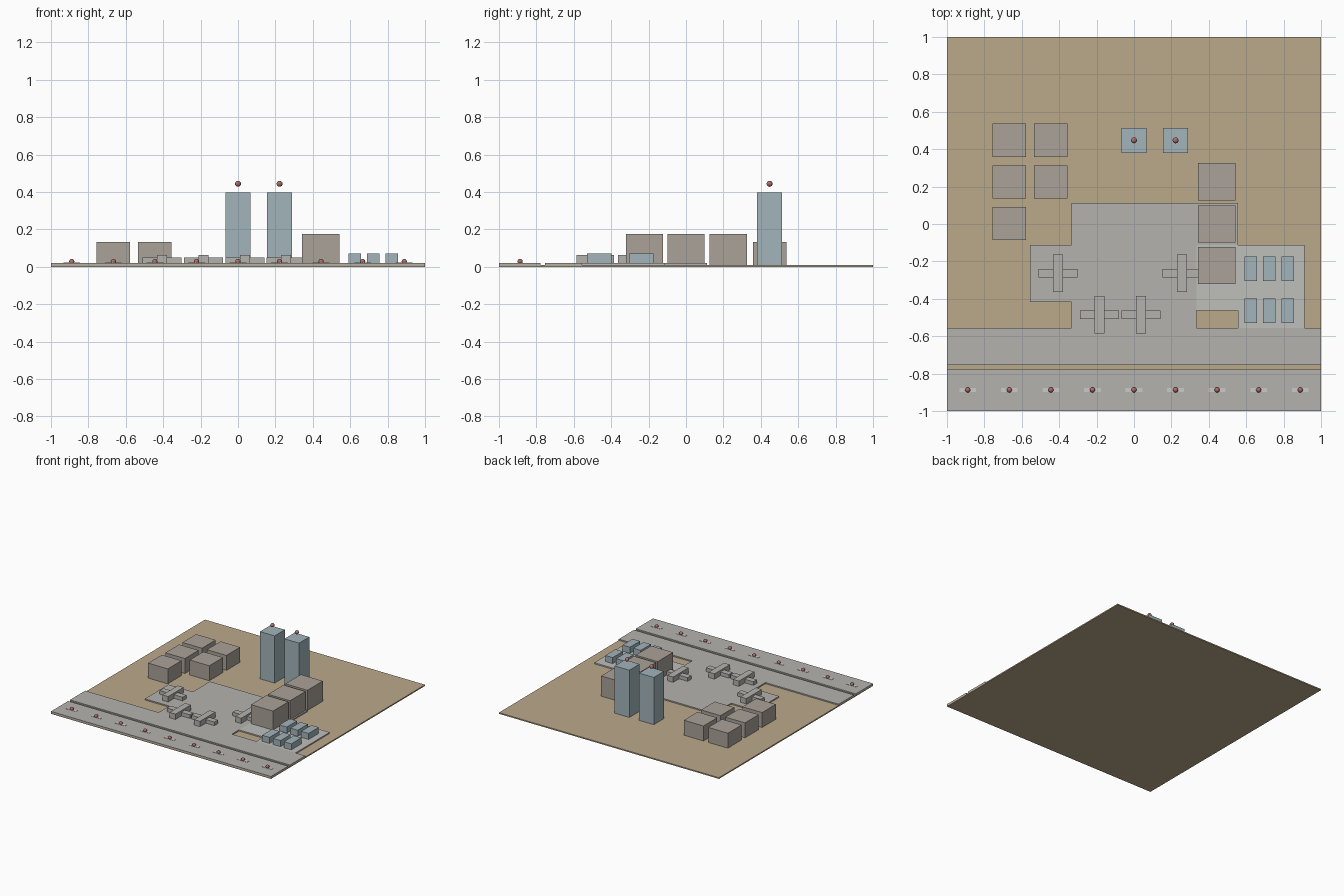
import bpy

if "Cube" in bpy.data.objects:
    bpy.data.objects.remove(bpy.data.objects["Cube"])


def material(name, rgb):
    m = bpy.data.materials.new(name)
    m.diffuse_color = (*rgb, 1)
    m.use_nodes = True
    m.node_tree.nodes["Principled BSDF"].inputs["Base Color"].default_value = m.diffuse_color
    return m


SAND = material("sand", (0.50, 0.40, 0.26))
TARMAC = material("tarmac", (0.46, 0.45, 0.43))
PAVING = material("paving", (0.52, 0.53, 0.50))
STONE = material("stone", (0.40, 0.36, 0.32))
GLASS = material("glass", (0.36, 0.46, 0.50))
PAINT = material("paint", (0.75, 0.75, 0.73))
RED = material("red", (0.45, 0.15, 0.13))

GROUND_TOP = 0.010
SLAB_TOP = 0.020


def box(name, x0, x1, y0, y1, z0, z1, mat):
    bpy.ops.mesh.primitive_cube_add(
        size=1, location=((x0 + x1) / 2, (y0 + y1) / 2, (z0 + z1) / 2))
    ob = bpy.context.object
    ob.name = name
    ob.scale = (x1 - x0, y1 - y0, z1 - z0)
    ob.data.materials.append(mat)
    return ob


def block(name, x, y, sx, sy, top, mat, base=GROUND_TOP):
    return box(name, x - sx / 2, x + sx / 2, y - sy / 2, y + sy / 2, base, top, mat)


def lamp(name, x, y, z, r):
    bpy.ops.mesh.primitive_uv_sphere_add(
        segments=12, ring_count=8, radius=r, location=(x, y, z))
    ob = bpy.context.object
    ob.name = name
    ob.data.materials.append(RED)
    bpy.ops.object.shade_smooth_by_angle()


# Ground plate
box("ground", -1, 1, -1, 1, 0, GROUND_TOP, SAND)

# Runway, taxiway and apron slabs
slabs = [
    ("runway", -1, 1, -1, -0.777, TARMAC),
    ("taxiway", -1, 1, -0.753, -0.555, TARMAC),
    ("apron", -0.333, 0.333, -0.555, 0.111, TARMAC),
    ("apron_terminal_side", 0.333, 0.555, -0.111, 0.111, TARMAC),
    ("apron_west", -0.555, -0.333, -0.417, -0.111, TARMAC),
    ("parking_link", 0.333, 0.556, -0.463, -0.111, PAVING),
    ("parking", 0.556, 0.911, -0.555, -0.111, PAVING),
]
for name, x0, x1, y0, y1, mat in slabs:
    box(name, x0, x1, y0, y1, GROUND_TOP, SLAB_TOP, mat)

# Runway dashes with lamps
for i in range(-4, 5):
    x = i * 0.2222
    block("runway_dash", x, -0.887, 0.09, 0.022, SLAB_TOP + 0.002, PAINT, SLAB_TOP)
    lamp("runway_lamp", x, -0.887, 0.029, 0.014)

# Parked aircraft: fuselage crossed by a lower wing
for x, y in [(-0.407, -0.263), (0.257, -0.263), (-0.185, -0.485), (0.037, -0.485)]:
    block("fuselage", x, y, 0.053, 0.2, 0.064, TARMAC, SLAB_TOP)
    block("wing", x, y, 0.209, 0.047, 0.05, TARMAC, SLAB_TOP)

# Terminal row
for y in (-0.222, 0.0, 0.226):
    block("terminal", 0.443, y, 0.2, 0.2, 0.176, STONE)

# Hangars
for x, rows in ((-0.667, 3), (-0.445, 2)):
    for j in range(rows):
        block("hangar", x, 0.447 - 0.2222 * j, 0.178, 0.178, 0.133, STONE)

# Control towers with floating beacons
for x in (0.0, 0.2222):
    block("tower", x, 0.447, 0.133, 0.133, 0.398, GLASS)
    lamp("beacon", x, 0.447, 0.444, 0.016)

# Parked vehicles
for x in (0.624, 0.724, 0.822):
    for y in (-0.24, -0.464):
        block("vehicle", x, y, 0.067, 0.131, 0.07, GLASS, SLAB_TOP)
